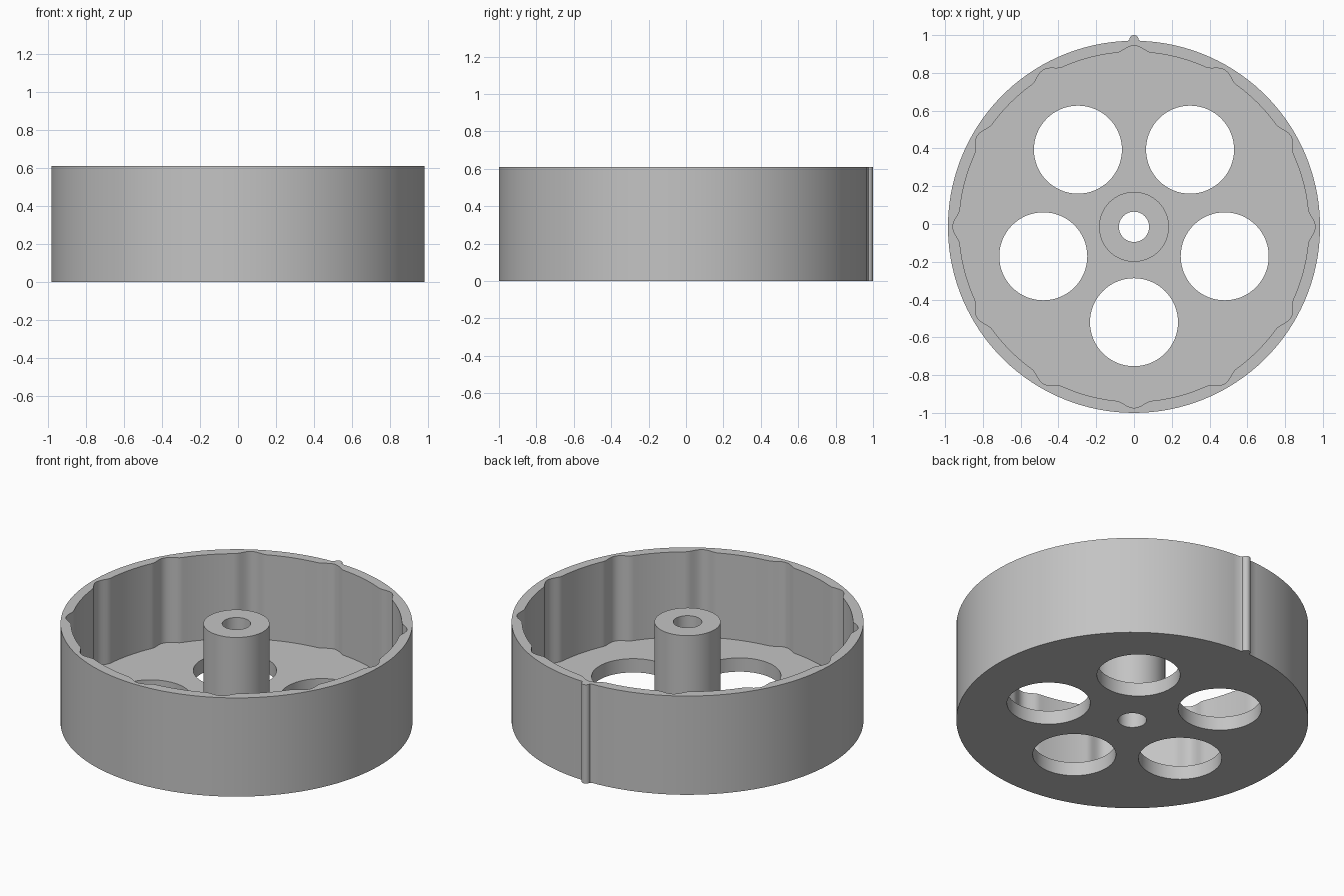
import bpy, bmesh
from math import sin, cos, pi, radians

cube = bpy.data.objects.get("Cube")
if cube:
    bpy.data.objects.remove(cube)

CY = -0.015                      # wheel axis in y
HEIGHT, FLOOR = 0.61, 0.085
OUTER, INNER, POCKET = 0.985, 0.926, 0.033
HUB, BORE = 0.185, 0.08
HOLE, HOLE_RING = 0.233, 0.505


def polar(r, a, cx=0, cy=CY):
    return (cx + r * cos(a), cy + r * sin(a))


def circle(r, n, cx=0, cy=CY):
    return [polar(r, 2 * pi * i / n, cx, cy) for i in range(n)]


def outer_profile(n=128, gap=0.034):
    """Round rim with a small half-round key at the back."""
    start, span = pi / 2 + gap, 2 * pi - 2 * gap
    rim = [polar(OUTER, start + span * i / n) for i in range(n + 1)]
    key = [polar(0.025, pi * i / 12, 0, CY + 0.99) for i in range(13)]
    return rim + key


def inner_profile(n=360, pockets=12, half=0.095):
    """Inner wall with softly rounded pockets."""
    pts = []
    step = 2 * pi / pockets
    for i in range(n):
        a = 2 * pi * i / n
        d = abs((a + step / 2) % step - step / 2)
        bump = 0.5 + 0.5 * cos(pi * d / half) if d < half else 0
        pts.append(polar(INNER + POCKET * bump ** 0.8, a))
    return pts


bm = bmesh.new()


def wall(profile, z0, z1):
    """Vertical wall; returns its bottom and top edge loops."""
    rings = [[bm.verts.new((x, y, z)) for x, y in profile] for z in (z0, z1)]
    n = len(profile)
    for i in range(n):
        j = (i + 1) % n
        bm.faces.new((rings[0][i], rings[0][j], rings[1][j], rings[1][i]))
    return [[bm.edges.get((r[i], r[(i + 1) % n])) for i in range(n)] for r in rings]


def cap(*loops):
    """Flat face between an outline and its holes."""
    edges = [e for loop in loops for e in loop]
    bmesh.ops.triangle_fill(bm, use_beauty=True, edges=edges, normal=(0, 0, 1))


# Rim, pocketed inner wall, hub and bore
rim_low, rim_top = wall(outer_profile(), 0, HEIGHT)
in_low, in_top = wall(inner_profile(), FLOOR, HEIGHT)
hub_low, hub_top = wall(circle(HUB, 64), FLOOR, HEIGHT)
bore_low, bore_top = wall(circle(BORE, 48), 0, HEIGHT)

# Five round openings through the floor
holes = []
for k in range(5):
    x, y = polar(HOLE_RING, radians(270 + 72 * k))
    holes.append(wall(circle(HOLE, 64, x, y), 0, FLOOR))

# Flat faces: underside, floor, rim top, hub top
cap(rim_low, bore_low, *[h[0] for h in holes])
cap(in_low, hub_low, *[h[1] for h in holes])
cap(rim_top, in_top)
cap(hub_top, bore_top)
bmesh.ops.recalc_face_normals(bm, faces=bm.faces)

mesh = bpy.data.meshes.new("wheel")
bm.to_mesh(mesh)
bm.free()
wheel = bpy.data.objects.new("wheel", mesh)
bpy.context.collection.objects.link(wheel)

# Plain grey material
grey = bpy.data.materials.new("plain grey")
grey.use_nodes = True
colour = (0.55, 0.55, 0.55, 1)
grey.diffuse_color = colour
grey.node_tree.nodes["Principled BSDF"].inputs["Base Color"].default_value = colour
mesh.materials.append(grey)

bpy.ops.object.select_all(action="DESELECT")
wheel.select_set(True)
bpy.context.view_layer.objects.active = wheel
bpy.ops.object.shade_smooth_by_angle(angle=radians(30))
